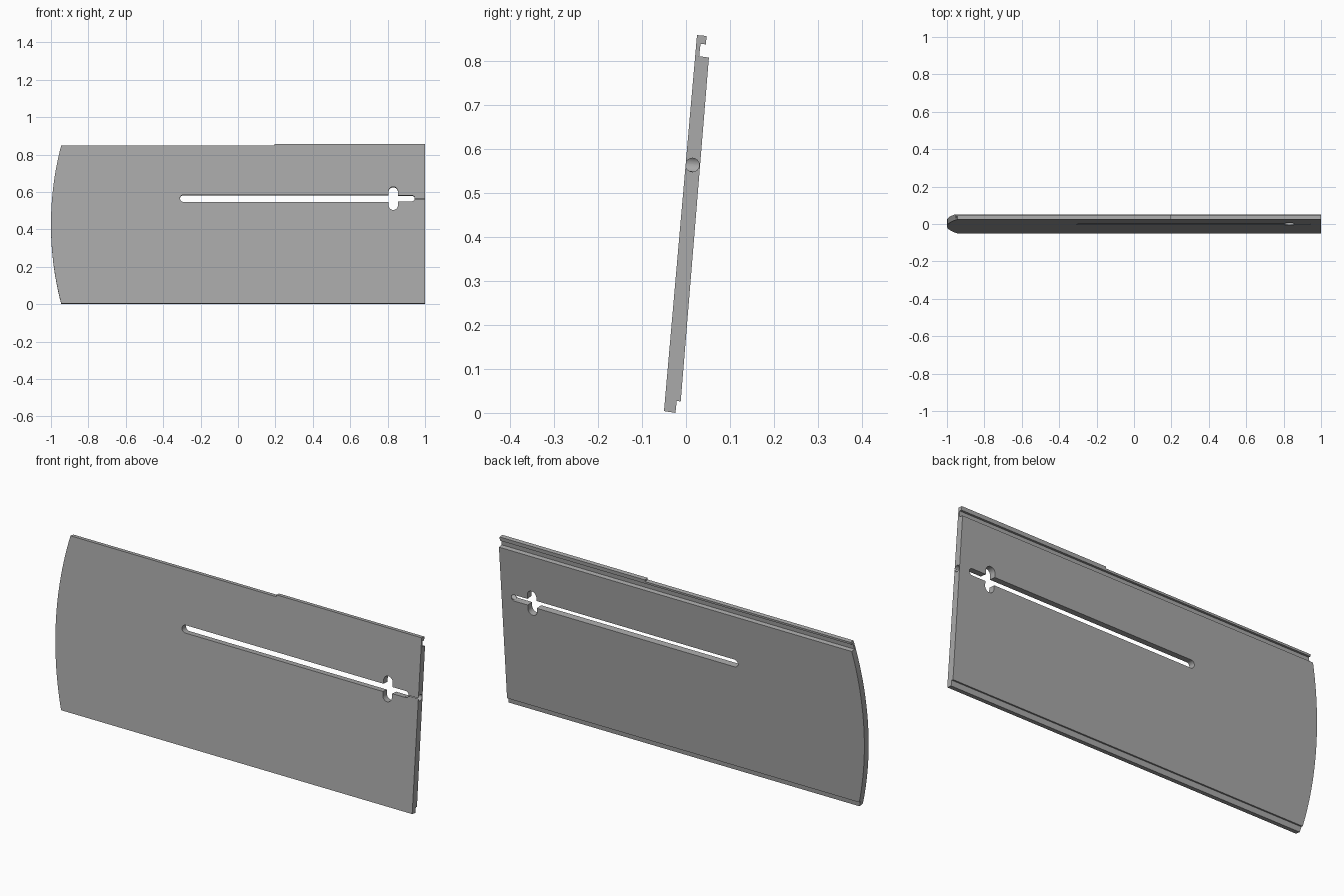
import bpy, bmesh, math
from mathutils import Matrix

if "Cube" in bpy.data.objects:
    bpy.data.objects.remove(bpy.data.objects["Cube"], do_unlink=True)

TILT = Matrix.Rotation(math.radians(-5), 4, 'X')   # panel leans back

grey = bpy.data.materials.new("plain_grey")
grey.use_nodes = True
grey.diffuse_color = (0.4, 0.4, 0.4, 1)
grey.node_tree.nodes["Principled BSDF"].inputs["Base Color"].default_value = (0.4, 0.4, 0.4, 1)


def prism(name, points, depth, matrix=Matrix()):
    """Closed prism: the points are a face, pushed along depth."""
    bm = bmesh.new()
    face = bm.faces.new([bm.verts.new(p) for p in points])
    out = bmesh.ops.extrude_face_region(bm, geom=[face])
    bmesh.ops.translate(bm, vec=depth, verts=[g for g in out["geom"] if isinstance(g, bmesh.types.BMVert)])
    bmesh.ops.recalc_face_normals(bm, faces=bm.faces)
    bm.transform(matrix)
    mesh = bpy.data.meshes.new(name)
    bm.to_mesh(mesh)
    bm.free()
    mesh.materials.append(grey)
    obj = bpy.data.objects.new(name, mesh)
    bpy.context.collection.objects.link(obj)
    return obj


def boolean(target, cutter, operation):
    bpy.context.view_layer.objects.active = target
    mod = target.modifiers.new("cut", 'BOOLEAN')
    mod.operation, mod.object, mod.solver = operation, cutter, 'EXACT'
    bpy.ops.object.modifier_apply(modifier=mod.name)
    bpy.data.objects.remove(cutter, do_unlink=True)


def stadium(x0, x1, z0, z1, radius, steps=8):
    """Rounded rectangle outline in the panel plane."""
    pts = []
    corners = [(x1 - radius, z1 - radius), (x0 + radius, z1 - radius),
               (x0 + radius, z0 + radius), (x1 - radius, z0 + radius)]
    for quarter, (cx, cz) in enumerate(corners):
        for i in range(steps + 1):
            a = (quarter + i / steps) * math.pi / 2
            p = (round(cx + radius * math.cos(a), 5), -0.3, round(cz + radius * math.sin(a), 5))
            if not pts or p != pts[-1]:
                pts.append(p)
    return pts


# Leaning panel with rebated foot and hooked top rail
profile = [(-0.05, 0.004), (-0.024, 0), (-0.021, 0.027), (-0.012, 0.026),
           (0.052, 0.807), (0.03, 0.81), (0.033, 0.838), (0.045, 0.837),
           (0.047, 0.856), (0.025, 0.858)]
panel = prism("sliding_panel", [(-1.1, y, z) for y, z in profile], (2.1, 0, 0))

# Outline: bowed end and stepped top edge
radius, mid, half = 1.67, 0.424, 0.45
arc = []
for i in range(33):
    z = half - 2 * half * i / 32
    arc.append((-1 + radius - math.sqrt(radius ** 2 - z ** 2), -0.3, mid + z))
outline = [(1.2, -0.3, -0.2), (1.2, -0.3, 1), (0.195, -0.3, 1), (0.195, -0.3, 0.848)]
outline += [p for p in [(-0.945, -0.3, 0.848)] + [q for q in arc if q[2] < 0.845]]
boolean(panel, prism("outline_cutter", outline, (0, 0.6, 0), TILT), 'INTERSECT')

# Long slot with a crossing keyhole
centre = 0.564
for name, x0, x1, reach, r in (("slot_cutter", -0.31, 0.88, 0.019, 0.0189),
                               ("slot_end_cutter", 0.8, 0.945, 0.016, 0.0159),
                               ("keyhole_cutter", 0.805, 0.855, 0.062, 0.0249)):
    shape = stadium(x0, x1 if name != "slot_cutter" else 0.84, centre - reach, centre + reach, r)
    boolean(panel, prism(name, shape, (0, 0.6, 0), TILT), 'DIFFERENCE')

# Bore from the straight edge into the slot
bore = [(0.92, 0.0145 + 0.0155 * math.cos(a), 0.563 + 0.0155 * math.sin(a))
        for a in (math.tau * i / 24 for i in range(24))]
boolean(panel, prism("bore_cutter", bore, (0.2, 0, 0)), 'DIFFERENCE')

bpy.ops.object.select_all(action='DESELECT')
panel.select_set(True)
bpy.context.view_layer.objects.active = panel
bpy.ops.object.shade_smooth_by_angle(angle=math.radians(30))
